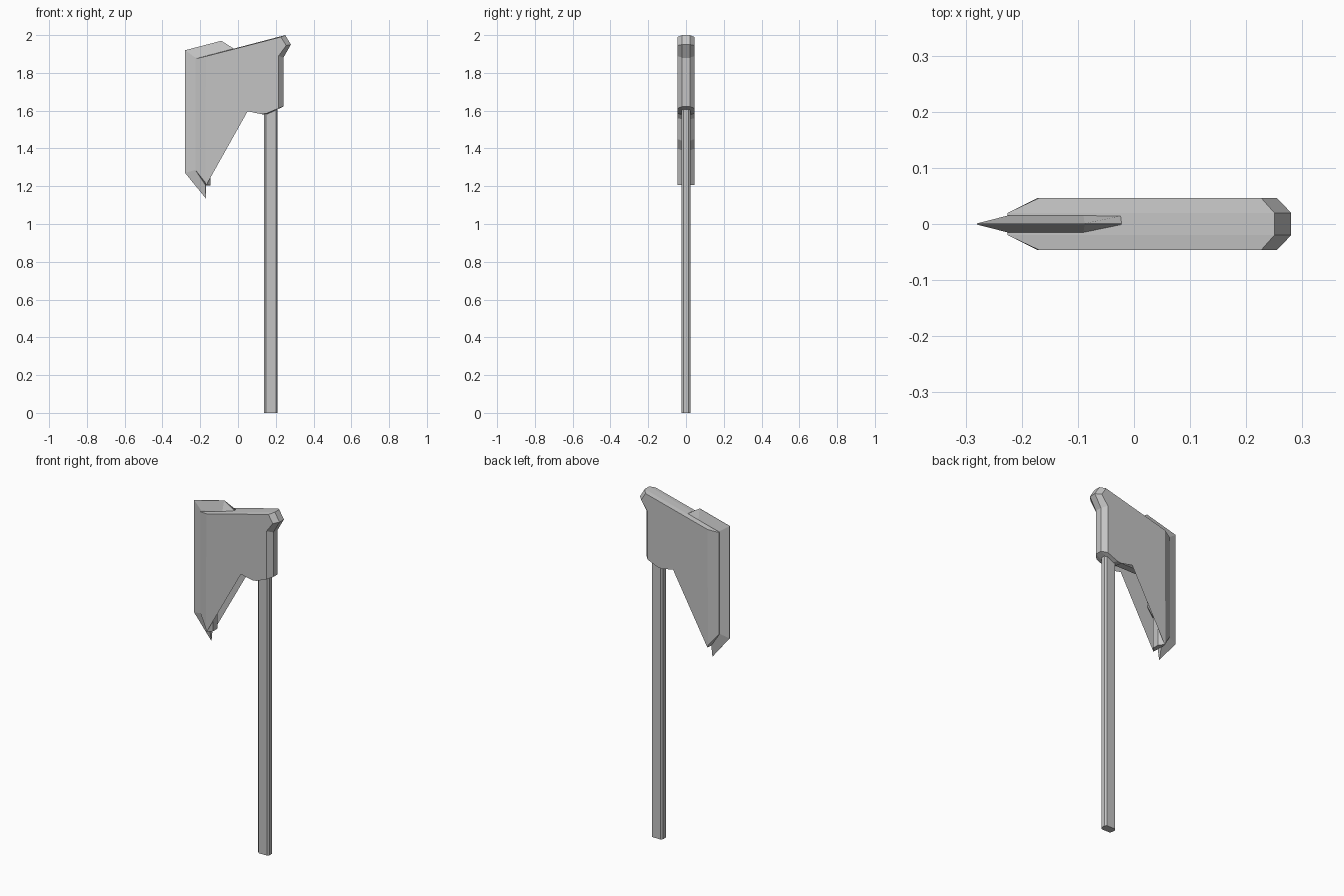
import bpy, bmesh

if "Cube" in bpy.data.objects:
    bpy.data.objects.remove(bpy.data.objects["Cube"])

steel = bpy.data.materials.new("grey steel")
steel.use_nodes = True
grey = (0.55, 0.55, 0.55, 1)
steel.diffuse_color = grey
steel.node_tree.nodes["Principled BSDF"].inputs["Base Color"].default_value = grey


def finish(name, bm):
    bmesh.ops.recalc_face_normals(bm, faces=bm.faces)
    mesh = bpy.data.meshes.new(name)
    bm.to_mesh(mesh)
    bm.free()
    mesh.materials.append(steel)
    obj = bpy.data.objects.new(name, mesh)
    bpy.context.collection.objects.link(obj)
    return obj


def chamfered_plate(name, rim, face, rim_y, face_y):
    """Plate with flat sides (face) and a chamfered edge running out to rim."""
    bm = bmesh.new()
    layers = [(face, -face_y), (rim, -rim_y), (rim, rim_y), (face, face_y)]
    rings = [[bm.verts.new((x, y, z)) for x, z in pts] for pts, y in layers]
    count = len(rim)
    for a, b in zip(rings, rings[1:]):
        for i in range(count):
            j = (i + 1) % count
            bm.faces.new((a[i], a[j], b[j], b[i]))
    caps = [bm.faces.new(rings[0]), bm.faces.new(rings[-1])]
    bmesh.ops.triangulate(bm, faces=caps)
    return finish(name, bm)


# Axe head: rim outline and the matching side-face outline
head_rim = [(-.225, 1.875), (-.225, 1.285), (-.172, 1.205), (-.145, 1.205),
            (-.145, 1.39), (-.105, 1.44), (-.105, 1.555), (-.058, 1.602),
            (.105, 1.602), (.13, 1.58), (.16, 1.583), (.24, 1.622),
            (.24, 1.88), (.28, 1.95), (.25, 2.0)]
head_face = [(-.17, 1.888), (-.173, 1.22), (-.171, 1.206), (-.168, 1.206),
             (-.168, 1.40), (-.132, 1.45), (-.132, 1.56), (-.07, 1.622),
             (.092, 1.622), (.122, 1.582), (.15, 1.585), (.215, 1.612),
             (.215, 1.89), (.255, 1.945), (.227, 1.99)]
chamfered_plate("axe_head", head_rim, head_face, .02, .046)

# Cutting blade: thin wedge set into the head
blade_rim = [(-.28, 1.27), (-.28, 1.92), (-.088, 1.97), (-.02, 1.927),
             (-.1, 1.65), (-.17, 1.3), (-.17, 1.135)]
blade_face = [(-.225, 1.287), (-.225, 1.88), (-.09, 1.91), (-.021, 1.926),
              (-.1, 1.65), (-.172, 1.3), (-.172, 1.21)]
chamfered_plate("cutting_blade", blade_rim, blade_face, .001, .015)

# Handle: long eight-sided pole
bm = bmesh.new()
quarter = [(.036, .012), (.027, .023)]
section = []
for sx, sy in ((1, 1), (-1, 1), (-1, -1), (1, -1)):
    corner = quarter if sx == sy else quarter[::-1]
    section += [(.174 + sx * x, sy * y) for x, y in corner]
base = bm.faces.new([bm.verts.new((x, y, 0)) for x, y in section])
top = bmesh.ops.extrude_face_region(bm, geom=[base], use_keep_orig=True)["geom"]
bmesh.ops.translate(bm, vec=(0, 0, 1.65),
                    verts=[v for v in top if isinstance(v, bmesh.types.BMVert)])
finish("handle", bm)
